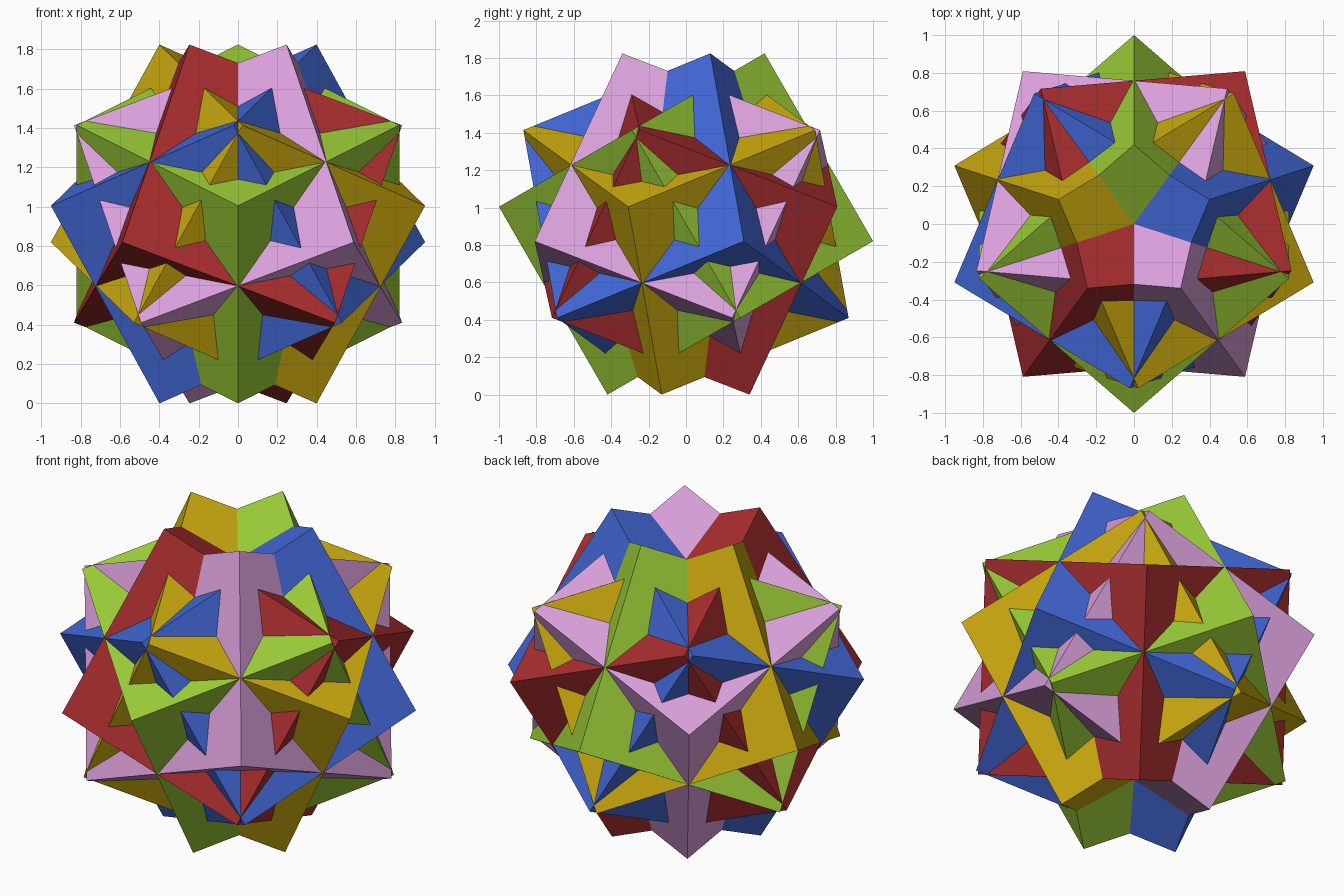
import bpy, bmesh, math
from mathutils import Matrix

if "Cube" in bpy.data.objects:
    bpy.data.objects.remove(bpy.data.objects["Cube"])

TILT = math.radians(30)                     # lean of each cube towards the front
CORNER = math.atan(math.sqrt(2))            # angle between a cube axis and its corner
RADIUS = 1 / math.sin(CORNER + TILT)        # corner distance, widest corners reach 1
SIDE = 2 * RADIUS / math.sqrt(3)
CENTRE_Z = RADIUS * math.cos(CORNER - TILT)  # lowest corners touch the ground

# One colour per cube, clockwise from the back
COLOURS = [
    ("green", (154, 203, 55)),
    ("blue", (67, 105, 217)),
    ("pink", (217, 159, 218)),
    ("red", (168, 45, 47)),
    ("yellow", (203, 170, 14)),
]


def linear(c):
    c /= 255
    return c / 12.92 if c <= 0.04045 else ((c + 0.055) / 1.055) ** 2.4


def make_cube(name, rgb, turn):
    mat = bpy.data.materials.new(name)
    mat.diffuse_color = (*[linear(c) for c in rgb], 1)
    mat.use_nodes = True
    mat.node_tree.nodes["Principled BSDF"].inputs["Base Color"].default_value = mat.diffuse_color
    bm = bmesh.new()
    # Stand diagonally, lean, then turn around the vertical axis
    place = (Matrix.Translation((0, 0, CENTRE_Z))
             @ Matrix.Rotation(turn, 4, 'Z')
             @ Matrix.Rotation(TILT, 4, 'X')
             @ Matrix.Rotation(math.radians(45), 4, 'Z'))
    bmesh.ops.create_cube(bm, size=SIDE, matrix=place)
    mesh = bpy.data.meshes.new(name + "_cube")
    bm.to_mesh(mesh)
    bm.free()
    mesh.materials.append(mat)
    obj = bpy.data.objects.new(name + "_cube", mesh)
    bpy.context.collection.objects.link(obj)


# Five interlocking cubes around the vertical axis
for i, (name, rgb) in enumerate(COLOURS):
    make_cube(name, rgb, -i * math.tau / 5)
